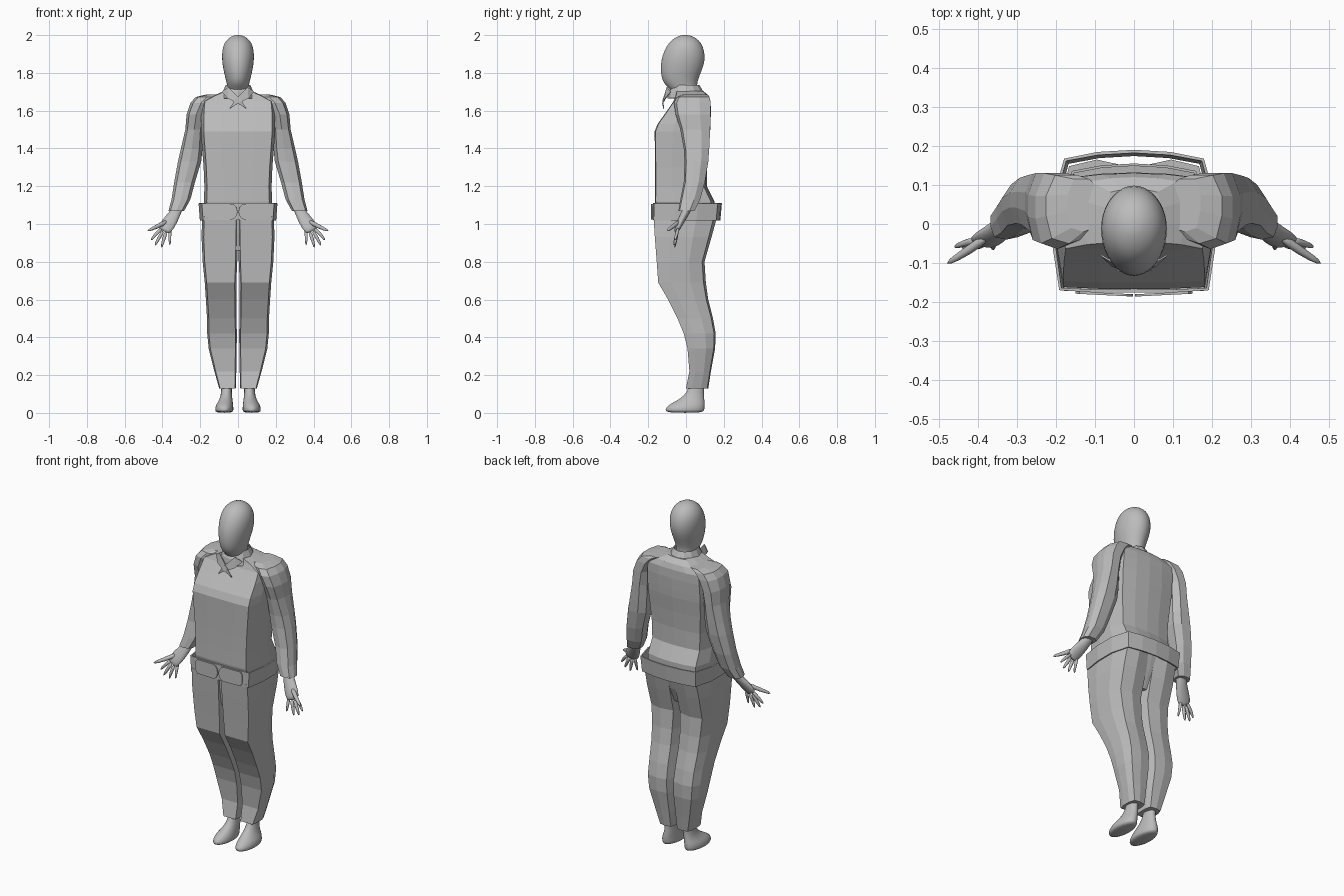
import bpy, bmesh, math
from mathutils import Vector

grey = bpy.data.materials.new("plain grey")
grey.diffuse_color = (0.5, 0.5, 0.5, 1)


def make(name, verts, faces, smooth=False, thick=0):
    me = bpy.data.meshes.new(name)
    me.from_pydata([tuple(v) for v in verts], [], faces)
    bm = bmesh.new()
    bm.from_mesh(me)
    bmesh.ops.recalc_face_normals(bm, faces=bm.faces)
    bm.to_mesh(me)
    bm.free()
    me.materials.append(grey)
    me.polygons.foreach_set("use_smooth", [smooth] * len(me.polygons))
    ob = bpy.data.objects.new(name, me)
    bpy.context.collection.objects.link(ob)
    if thick:
        m = ob.modifiers.new("thickness", "SOLIDIFY")
        m.thickness = thick
        m.offset = 0
    if smooth:
        m = ob.modifiers.new("rounding", "SUBSURF")
        m.levels = m.render_levels = 1
    return ob


def skin(name, rings, smooth=False, caps=True, thick=0):
    n = len(rings[0])
    verts = [v for r in rings for v in r]
    faces = [(i * n + j, i * n + (j + 1) % n, (i + 1) * n + (j + 1) % n, (i + 1) * n + j)
             for i in range(len(rings) - 1) for j in range(n)]
    if caps:
        faces += [tuple(range(n)), tuple(range(len(verts) - n, len(verts)))]
    return make(name, verts, faces, smooth, thick)


def circle(n):
    return [(math.cos(2 * math.pi * i / n), math.sin(2 * math.pi * i / n)) for i in range(n)]


def loft(name, shape, rows, smooth=False, side=1, caps=True, thick=0):
    """rows: z, x min, x max, y min, y max of a scaled unit cross-section"""
    rings = [[(side * ((a + b) / 2 + u * (b - a) / 2), (c + d) / 2 + v * (d - c) / 2, z)
              for u, v in shape] for z, a, b, c, d in rows]
    return skin(name, rings, smooth, caps, thick)


def tube(name, pts, side=1, n=8):
    """pts: x, y, z, wide radius, thin radius"""
    ps = [Vector(p[:3]) for p in pts]
    rings = []
    for i, p in enumerate(pts):
        d = (ps[min(i + 1, len(ps) - 1)] - ps[max(i - 1, 0)]).normalized()
        w = d.cross(Vector((0.25, -1, 0.1))).normalized()
        t = d.cross(w)
        ring = [ps[i] + w * u * p[3] + t * v * p[4] for u, v in circle(n)]
        rings.append([(side * q.x, q.y, q.z) for q in ring])
    return skin(name, rings, True)


# head and neck
loft("head", circle(20), [
    (1.64, -.06, .06, -.05, .065), (1.70, -.055, .055, -.07, .06),
    (1.725, -.056, .056, -.10, .06), (1.75, -.062, .062, -.122, .06),
    (1.79, -.072, .072, -.134, .075), (1.84, -.083, .083, -.136, .096),
    (1.89, -.087, .087, -.128, .103), (1.94, -.082, .082, -.105, .092),
    (1.975, -.062, .062, -.078, .068), (1.993, -.036, .036, -.045, .038),
    (2.001, -.012, .012, -.02, .01)], True)

# jacket body, boxy with a flat front
half = [(0, -1), (.45, -1), (.92, -.97), (1, -.35), (1, .3), (.86, .88), (.45, .97), (0, 1)]
box = half + [(-x, y) for x, y in half[-2:0:-1]]
loft("jacket", box, [
    (1.06, -.175, .175, -.155, .15), (1.12, -.18, .18, -.165, .15),
    (1.2, -.178, .178, -.164, .11), (1.3, -.182, .182, -.164, .11),
    (1.4, -.19, .19, -.165, .118), (1.49, -.197, .197, -.166, .128),
    (1.53, -.197, .197, -.15, .13), (1.6, -.195, .195, -.10, .132),
    (1.65, -.19, .19, -.066, .13), (1.68, -.13, .13, -.055, .12),
    (1.705, -.07, .07, -.05, .09)])

# collar band
loft("collar", circle(12), [
    (1.665, -.10, .10, -.095, .105), (1.70, -.078, .078, -.09, .088),
    (1.735, -.062, .062, -.07, .068)], caps=False, thick=.006)

# belt
loft("belt", half + [(-x, y) for x, y in half[-2:0:-1]], [
    (1.02, -.198, .198, -.172, .178), (1.11, -.205, .205, -.172, .186)], caps=False, thick=.008)

# trouser seat
loft("trouser_seat", box, [
    (.86, -.15, .15, -.14, .085), (.95, -.175, .175, -.155, .125),
    (1.05, -.185, .185, -.165, .155)])

sleeve_shape = [(-.7, -.85), (0, -1), (.75, -.85), (1, -.2), (1, .4), (.6, 1), (-.4, 1), (-1, .6), (-1, -.3)]
leg_shape = [(-.9, -1), (0, -1), (.88, -1), (1, -.45), (1, .35), (.75, .9), (0, 1), (-.8, .9), (-1, .4), (-1, -.5)]

for side, label in ((1, "left"), (-1, "right")):
    # collar points crossing at the front
    pts = [(.085, -.08, 1.70), (.05, -.10, 1.725), (-.018, -.122, 1.655),
           (-.045, -.118, 1.61), (.0, -.124, 1.638), (.055, -.108, 1.665)]
    make(label + "_collar_point", [(side * x, y, z) for x, y, z in pts],
         [(0, 1, 5), (1, 2, 4, 5), (2, 3, 4)], thick=.004)

    # buckle plate with rounded inner end
    arc = [(.035 - .032 * math.cos(a), 1.065 + .042 * math.sin(a))
           for a in [math.radians(t) for t in range(-90, 91, 30)]]
    outline = arc + [(.14, 1.105), (.15, 1.09), (.15, 1.04), (.14, 1.023)]
    make(label + "_buckle", [(side * x, -.183 + x * .05, z) for x, z in outline],
         [tuple(range(len(outline)))], thick=.006)

    # sleeve
    loft(label + "_sleeve", sleeve_shape, [
        (1.685, .09, .17, -.02, .115), (1.672, .11, .225, -.05, .125),
        (1.64, .14, .252, -.064, .13), (1.58, .17, .272, -.055, .13),
        (1.5, .185, .279, -.03, .128), (1.4, .188, .302, -.012, .123),
        (1.33, .195, .318, -.008, .118), (1.22, .228, .338, -.012, .10),
        (1.13, .252, .352, -.03, .075), (1.07, .285, .368, -.04, .045)], side=side)

    # trouser leg
    loft(label + "_trouser_leg", leg_shape, [
        (1.04, .0, .19, -.172, .165), (.93, .001, .193, -.165, .135),
        (.8, .004, .187, -.155, .098), (.69, .009, .176, -.147, .105),
        (.6, .009, .17, -.095, .118), (.5, .008, .164, -.045, .143),
        (.42, .006, .163, -.012, .157), (.34, .007, .155, .008, .154),
        (.22, .009, .125, .018, .132), (.13, .012, .10, .0, .118)], side=side)

    # ankle and foot
    loft(label + "_foot", circle(14), [
        (.0, .028, .118, -.105, .095), (.015, .022, .123, -.115, .10),
        (.04, .024, .12, -.10, .102), (.06, .027, .105, -.06, .10),
        (.09, .031, .092, -.01, .097), (.13, .033, .088, .015, .095),
        (.22, .03, .09, .03, .11)], True, side)

    # palm and fingers
    tube(label + "_hand", [
        (.30, .03, 1.14, .035, .03), (.328, .0, 1.065, .031, .024),
        (.35, -.02, 1.03, .04, .022), (.38, -.042, .985, .045, .018),
        (.395, -.05, .96, .036, .013)], side)
    fingers = [("thumb", (.365, -.025, 1.02), (.43, -.072, .985), (.482, -.103, .962), .014),
               ("index", (.40, -.04, .98), (.437, -.05, .945), (.462, -.06, .912), .011),
               ("middle", (.395, -.045, .965), (.423, -.055, .92), (.44, -.062, .884), .011),
               ("ring", (.38, -.045, .96), (.395, -.056, .915), (.405, -.06, .873), .011),
               ("little", (.36, -.04, .97), (.362, -.055, .93), (.36, -.065, .885), .010)]
    for f, a, b, c, r in fingers:
        tube(label + "_" + f, [(*a, r * 1.15, r), (*b, r, r), (*c, r * .5, r * .5)], side, 6)
